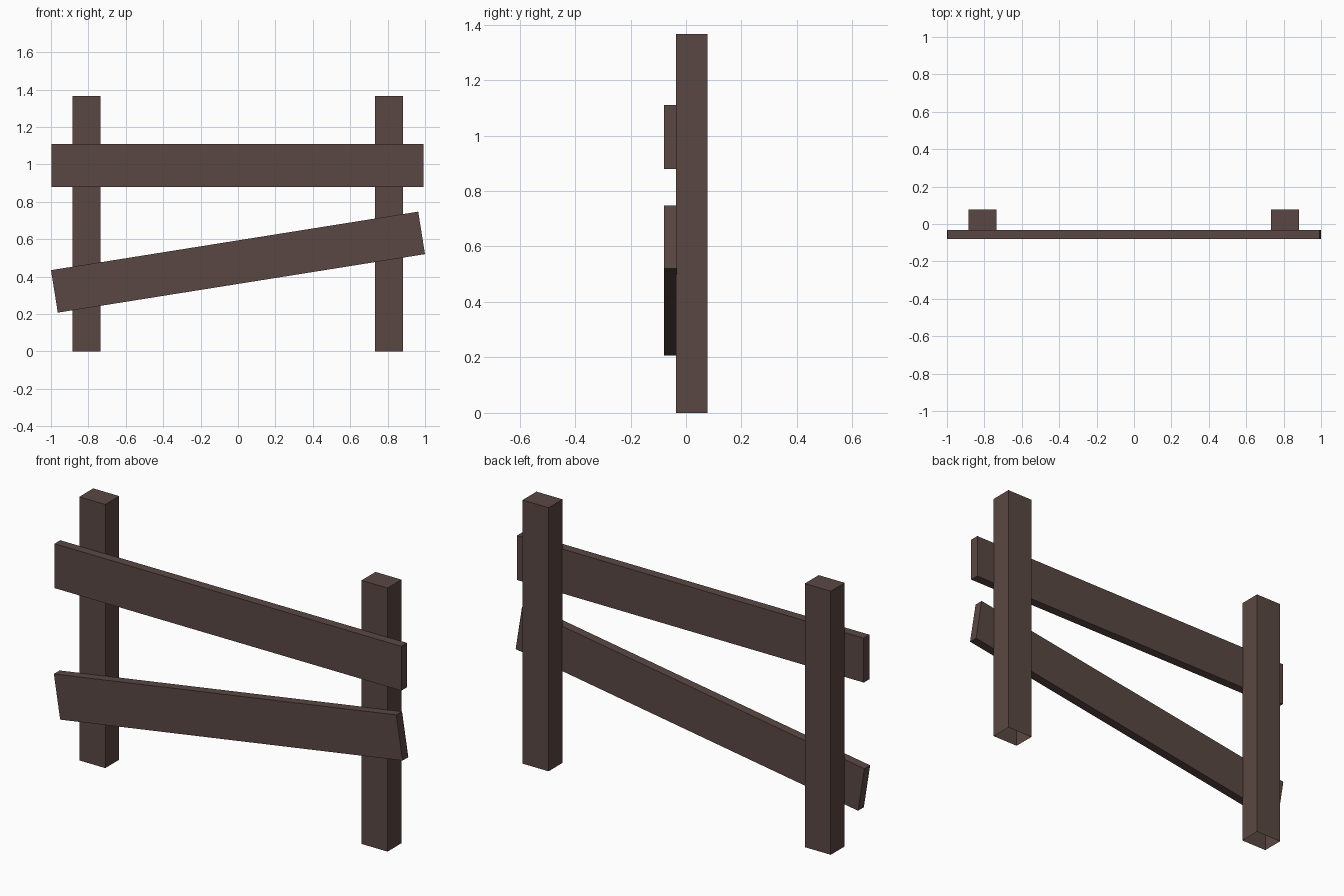
import bpy, bmesh, math
from mathutils import Matrix, Vector

if "Cube" in bpy.data.objects:
    bpy.data.objects.remove(bpy.data.objects["Cube"])

wood = bpy.data.materials.new("dark brown wood")
wood.diffuse_color = (0.102, 0.064, 0.057, 1)
wood.use_nodes = True
wood.node_tree.nodes["Principled BSDF"].inputs["Base Color"].default_value = wood.diffuse_color


def box(name, centre, size, tilt=0.0, open_bottom=False):
    """Box tilted about the y axis, optionally without its bottom face."""
    bm = bmesh.new()
    bmesh.ops.create_cube(bm, size=1, matrix=Matrix.Diagonal((*size, 1)))
    if open_bottom:
        bottom = [f for f in bm.faces if f.normal.z < -0.5]
        bmesh.ops.delete(bm, geom=bottom, context='FACES_ONLY')
    bm.transform(Matrix.Translation(Vector(centre)) @ Matrix.Rotation(-tilt, 4, 'Y'))
    mesh = bpy.data.meshes.new(name)
    bm.to_mesh(mesh)
    bm.free()
    mesh.materials.append(wood)
    obj = bpy.data.objects.new(name, mesh)
    bpy.context.collection.objects.link(obj)
    return obj


# Two upright posts, open underneath
for side, x in (("left", -0.81), ("right", 0.808)):
    box(side + "_post", (x, 0.021, 0.683), (0.149, 0.114, 1.366), open_bottom=True)

# Level upper rail and slipped lower rail on the front of the posts
box("upper_rail", (-0.002, -0.0565, 0.995), (1.988, 0.047, 0.23))
box("lower_rail", (0, -0.0565, 0.477), (1.988, 0.047, 0.23), tilt=math.radians(9.05))
